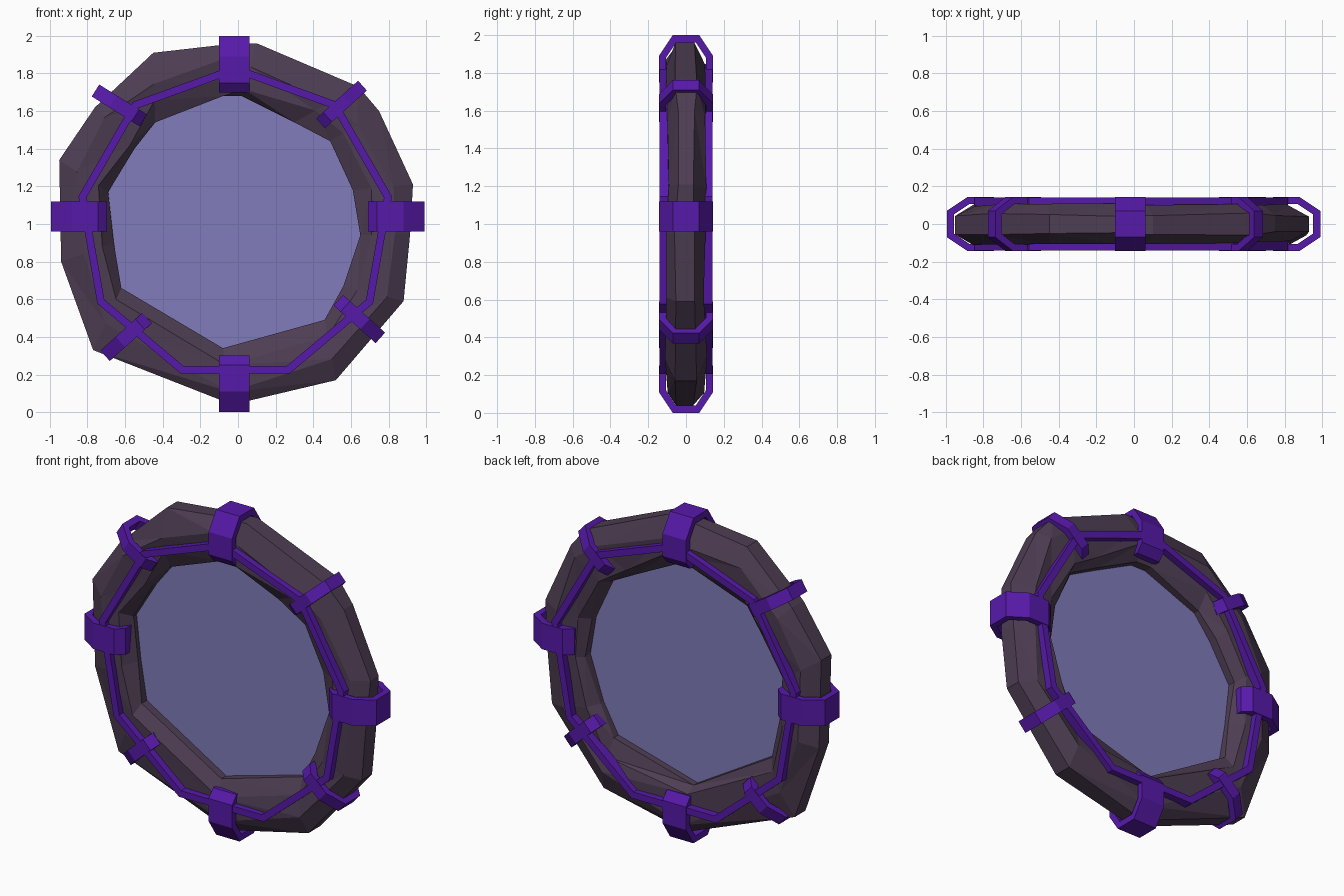
import bpy, bmesh, math, random
from mathutils import Vector

if "Cube" in bpy.data.objects:
    bpy.data.objects.remove(bpy.data.objects["Cube"])

random.seed(4)


def material(name, color):
    m = bpy.data.materials.new(name)
    m.diffuse_color = color
    m.use_nodes = True
    m.node_tree.nodes["Principled BSDF"].inputs["Base Color"].default_value = m.diffuse_color
    return m


ROCK = material("dark_stone", (0.075, 0.047, 0.085, 1))
PURPLE = material("purple_metal", (0.095, 0.01, 0.40, 1))
VEIL = material("portal_veil", (0.22, 0.20, 0.50, 0.65))


def finish(name, bm, mat):
    bmesh.ops.recalc_face_normals(bm, faces=bm.faces)
    me = bpy.data.meshes.new(name)
    bm.to_mesh(me)
    bm.free()
    me.materials.append(mat)
    ob = bpy.data.objects.new(name, me)
    bpy.context.collection.objects.link(ob)
    return ob


def bridge_loops(bm, loops):
    """Skin a closed series of closed point loops."""
    rings = [[bm.verts.new(p) for p in loop] for loop in loops]
    faces = []
    for i, a in enumerate(rings):
        b = rings[(i + 1) % len(rings)]
        for j in range(len(a)):
            k = (j + 1) % len(a)
            faces.append(bm.faces.new((a[j], a[k], b[k], b[j])))
    return faces


# Rough stone ring: (outer x, z, inner x, z) stations, clockwise from the top
stations = [
    (0.10, 1.96, 0.02, 1.68), (0.64, 1.73, 0.30, 1.54),
    (0.75, 1.60, 0.49, 1.44), (0.93, 1.21, 0.61, 1.18),
    (0.915, 0.95, 0.65, 0.94), (0.88, 0.59, 0.56, 0.67),
    (0.52, 0.17, 0.46, 0.49), (-0.03, 0.04, -0.08, 0.34),
    (-0.77, 0.33, -0.62, 0.66), (-0.94, 0.80, -0.66, 0.90),
    (-0.95, 1.34, -0.69, 1.17), (-0.76, 1.62, -0.55, 1.40),
    (-0.45, 1.91, -0.44, 1.54), (-0.10, 1.95, -0.08, 1.68),
]
section = [(1, -.05), (.66, -.10), (.22, -.095), (0, -.04),
           (0, .04), (.22, .095), (.66, .10), (1, .05)]
loops = []
for ox, oz, ix, iz in stations:
    loop = []
    for t, y in section:
        if 0 < t < 1:
            t += random.uniform(-.13, .13)
        y += random.uniform(-.012, .012)
        loop.append((ix + (ox - ix) * t, y, iz + (oz - iz) * t))
    loops.append(loop)
bm = bmesh.new()
bmesh.ops.triangulate(bm, faces=bridge_loops(bm, loops))
finish("stone_ring", bm, ROCK)

# Nine-sided hoops set into the front and back of the stone
for name, s in (("front_hoop", -1), ("back_hoop", 1)):
    loops = []
    for i in range(9):
        a = math.radians(90 + 40 * i)
        loops.append([(-0.015 + r * math.cos(a), s * y, 1.0 + r * math.sin(a))
                      for r, y in ((.846, .14), (.803, .14), (.803, .08), (.846, .08))])
    bm = bmesh.new()
    bridge_loops(bm, loops)
    finish(name, bm, PURPLE)

# Eight-sided clamps wrapped around the stone
half = [(.15, .07), (.04, .143), (-.10, .143), (-.15, .10)]
outline = half + [(r, -y) for r, y in reversed(half)]


def clamp(name, x, z, angle, width):
    a = math.radians(angle)
    out = Vector((math.cos(a), 0, math.sin(a)))
    side = Vector((-math.sin(a), 0, math.cos(a))) * width / 2
    loops = []
    for r, y in outline:
        p = Vector((x, 0, z)) + out * r + Vector((0, y, 0))
        q = Vector((x, 0, z)) + out * r * .74 + Vector((0, y * .74, 0))
        loops.append([p - side, p + side, q + side, q - side])
    bm = bmesh.new()
    bridge_loops(bm, loops)
    finish(name, bm, PURPLE)


clamp("top_clamp", -0.02, 1.85, 90, .16)
clamp("bottom_clamp", -0.02, 0.15, 270, .16)
clamp("left_clamp", -0.845, 1.04, 180, .16)
clamp("right_clamp", 0.84, 1.04, 0, .16)
clamp("upper_left_band", -0.63, 1.63, 148, .075)
clamp("upper_right_band", 0.55, 1.635, 42, .07)
clamp("lower_right_band", 0.645, 0.495, -42, .075)
clamp("lower_left_band", -0.595, 0.40, 222, .075)

# Thin veil filling the opening, its rim buried in the stone
bm = bmesh.new()
bm.faces.new([bm.verts.new(((ox * .3 + ix * .7), 0, (oz * .3 + iz * .7)))
              for ox, oz, ix, iz in stations])
finish("portal_veil", bm, VEIL)
